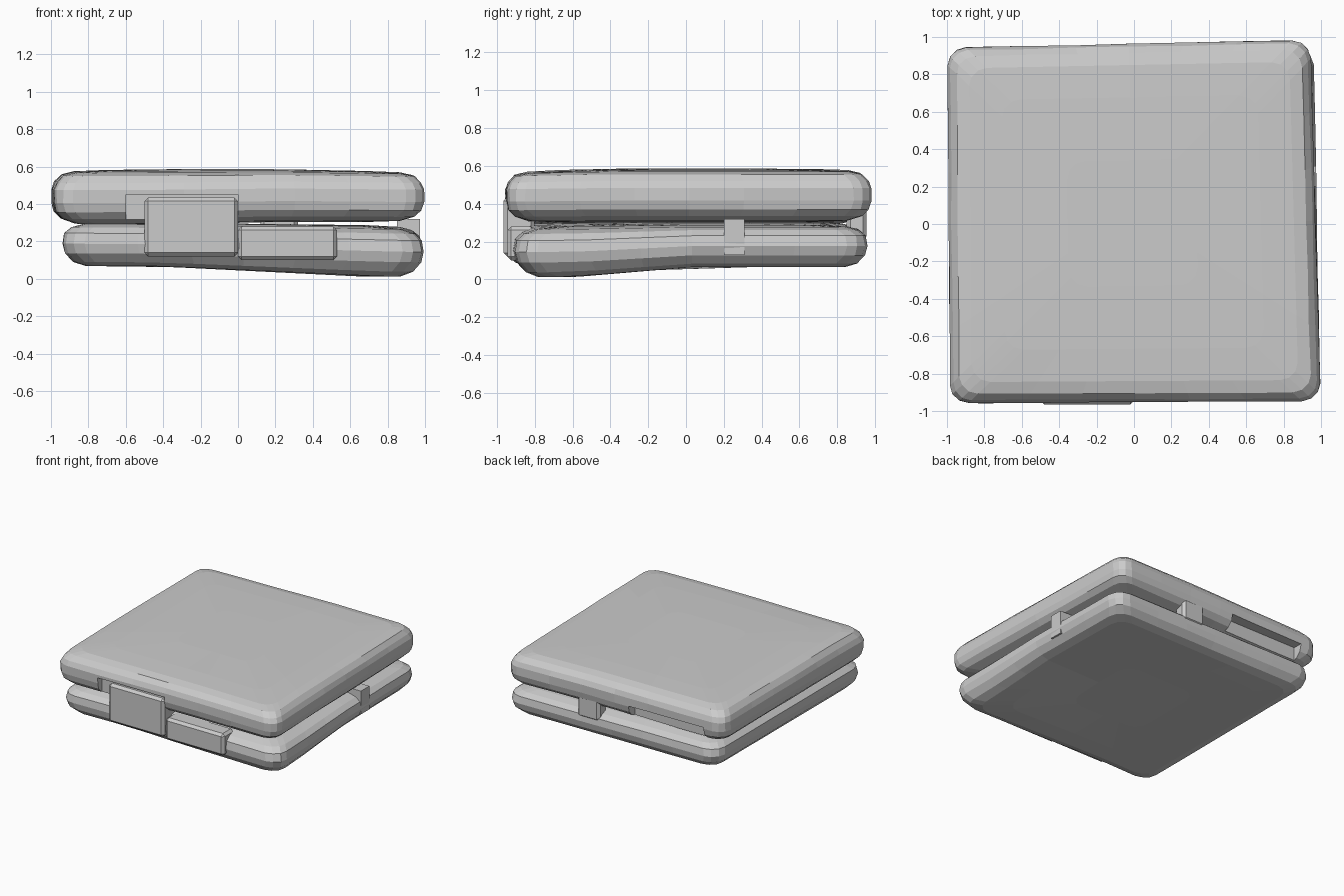
import bpy, bmesh, math, random
from mathutils import Vector

if "Cube" in bpy.data.objects:
    bpy.data.objects.remove(bpy.data.objects["Cube"])

random.seed(4)


def clamp(t):
    return max(0.0, min(1.0, t))


def finish(name, bm):
    bmesh.ops.recalc_face_normals(bm, faces=bm.faces)
    mesh = bpy.data.meshes.new(name)
    bm.to_mesh(mesh)
    bm.free()
    ob = bpy.data.objects.new(name, mesh)
    bpy.context.collection.objects.link(ob)
    return ob


def outline(inset, radius):
    """Rounded square spanning -1..1, with spare points along each side."""
    h = 1 - inset
    r = min(radius, h * 0.5)
    pts = []
    for q in range(4):
        rot = q * math.pi / 2
        side = [(-h + r + 2 * (h - r) * k / 6, -h) for k in range(6)]
        arc = [(h - r + r * math.sin(a), -h + r - r * math.cos(a))
               for a in (0, math.pi / 6, math.pi / 3)]
        for x, y in side + arc:
            pts.append((x * math.cos(rot) - y * math.sin(rot),
                        x * math.sin(rot) + y * math.cos(rot)))
    return pts


def slab(name, corners, profile, warp, radius):
    """Loft of (inset, z) rings, fitted to four plan corners and warped in z."""
    c = [Vector(p) for p in corners]
    bm = bmesh.new()
    rings = []
    for i, (inset, z) in enumerate(profile):
        ring = []
        for u, v in outline(inset, radius):
            p = (c[0] * (1 - u) * (1 - v) + c[1] * (1 + u) * (1 - v)
                 + c[2] * (1 + u) * (1 + v) + c[3] * (1 - u) * (1 + v)) / 4
            j = 0.006 if inset < 0.1 else 0.0
            x, y = p.x * (1 - random.random() * j), p.y * (1 - random.random() * j)
            ring.append(bm.verts.new((x, y, max(0, z + warp(x, y, i / (len(profile) - 1))))))
        rings.append(ring)
    for a, b in zip(rings, rings[1:]):
        for k in range(len(a)):
            n = (k + 1) % len(a)
            bm.faces.new((a[k], a[n], b[n], b[k]))
    bm.faces.new(rings[0][::-1])
    bm.faces.new(rings[-1])
    return finish(name, bm)


def box(name, lo, hi, bevel=0.0):
    bm = bmesh.new()
    bmesh.ops.create_cube(bm, size=1)
    for v in bm.verts:
        v.co = Vector([(lo[i] + hi[i]) / 2 + v.co[i] * (hi[i] - lo[i]) for i in range(3)])
    if bevel:
        bmesh.ops.bevel(bm, geom=bm.edges[:], offset=bevel, segments=1, affect='EDGES')
    return finish(name, bm)


# Lower folded layer, sagging towards its front right corner
def lower_warp(x, y, t):
    sag = -0.065 * clamp(0.05 - y / 0.65) * clamp(0.35 + x / 1.2)
    return sag * (1 - t) + (0.005 - 0.012 * x) * t


slab("lower_layer",
     [(-0.94, -0.97), (1.0, -0.90), (0.96, 0.965), (-0.94, 0.95)],
     [(0.65, 0.065), (0.3, 0.065), (0.13, 0.066), (0.06, 0.085), (0.015, 0.13),
      (0.0, 0.18), (0.01, 0.235), (0.05, 0.265), (0.12, 0.282), (0.3, 0.29), (0.65, 0.29)],
     lower_warp, 0.12)


# Upper folded layer, slightly domed, thinner along the right
def upper_warp(x, y, t):
    top = -0.012 * clamp((x - 0.2) / 0.7) - 0.012 * clamp((-0.45 - y) / 0.45)
    under = 0.022 * clamp((x + 0.6) / 0.8)
    return top * t + under * (1 - t)


upper = slab("upper_layer",
             [(-0.985, -0.96), (1.0, -0.95), (0.945, 0.985), (-1.0, 0.945)],
             [(0.65, 0.285), (0.3, 0.285), (0.13, 0.295), (0.05, 0.322), (0.012, 0.36),
              (0.0, 0.41), (0.0, 0.48), (0.015, 0.52), (0.05, 0.558), (0.12, 0.575),
              (0.3, 0.582), (0.65, 0.586)],
             upper_warp, 0.10)

# Undercuts on the back and front edges of the upper layer
for lo, hi in (((-0.82, 0.87, 0.25), (-0.15, 1.1, 0.42)),
               ((-0.60, -1.1, 0.25), (0.0, -0.90, 0.45))):
    cutter = box("cutter", lo, hi)
    cutter.hide_render = True
    mod = upper.modifiers.new("undercut", 'BOOLEAN')
    mod.operation = 'DIFFERENCE'
    mod.solver = 'EXACT'
    mod.object = cutter
    bpy.context.view_layer.objects.active = upper
    bpy.ops.object.modifier_apply(modifier=mod.name)
    bpy.data.objects.remove(cutter)

# Fabric tabs tucked over the folds
box("front_tab", (-0.50, -0.965, 0.12), (0.0, -0.80, 0.435), 0.02)
box("front_fold", (0.0, -0.945, 0.10), (0.53, -0.80, 0.28), 0.02)
box("right_tab", (0.85, 0.20, 0.13), (0.972, 0.31, 0.32))
box("back_tab", (0.12, 0.85, 0.21), (0.32, 0.955, 0.45), 0.02)
